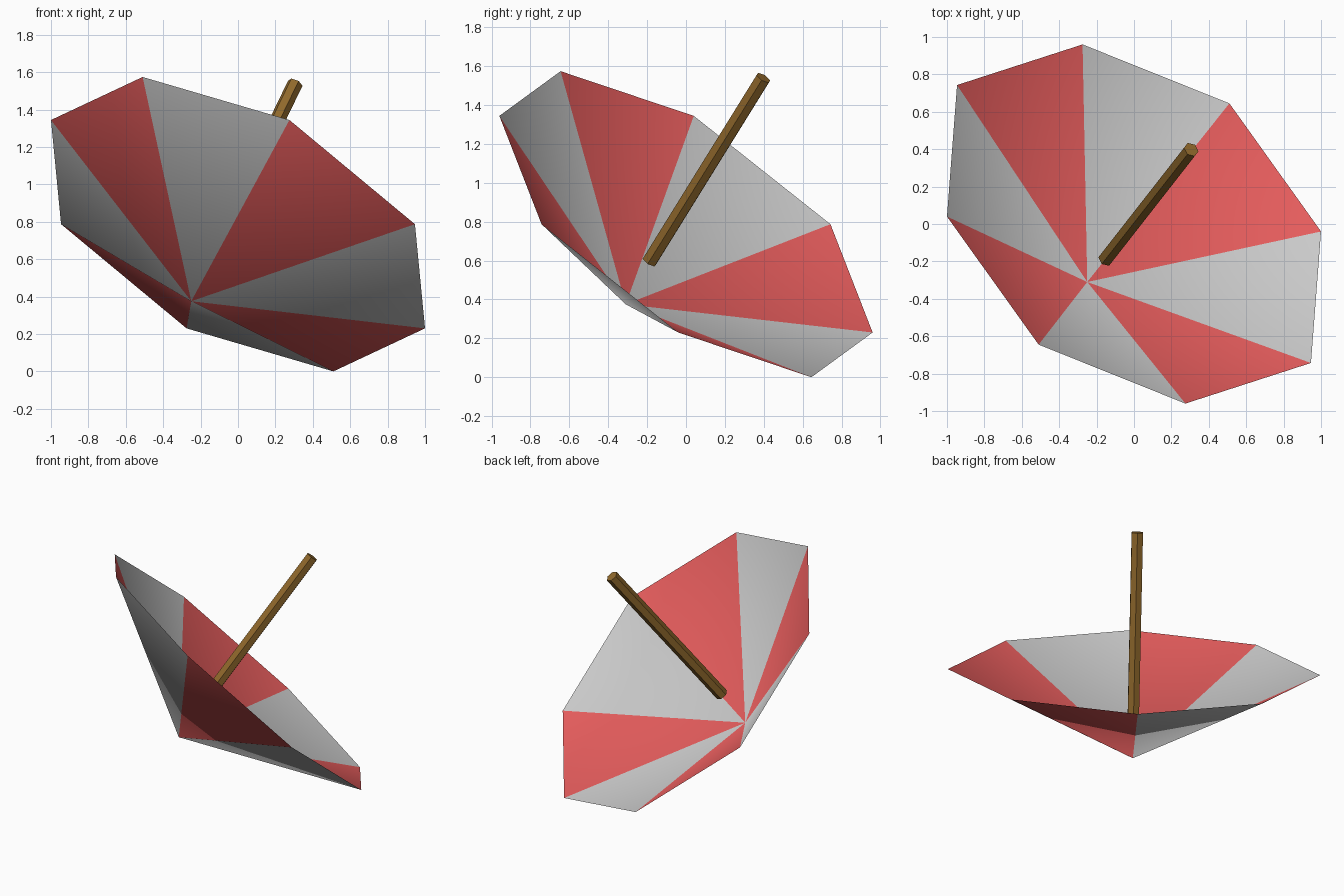
import bpy, bmesh
from mathutils import Vector

if "Cube" in bpy.data.objects:
    bpy.data.objects.remove(bpy.data.objects["Cube"])

def material(name, rgb):
    m = bpy.data.materials.new(name)
    m.diffuse_color = (*rgb, 1)
    m.use_nodes = True
    m.node_tree.nodes["Principled BSDF"].inputs["Base Color"].default_value = m.diffuse_color
    return m

red = material("red", (0.8, 0.11, 0.11))
grey = material("grey", (0.6, 0.6, 0.6))
wood = material("wood", (0.28, 0.14, 0.025))

# canopy: tilted eight-sided open cone, point-symmetric rim, alternating panels
centre = Vector((0, 0, 0.787))
apex = Vector((-0.25, -0.31, 0.375))
half = [Vector(p) for p in ((-0.946, 0.743, 0), (-0.275, 0.96, -0.557),
                            (0.51, 0.645, -0.787), (1.0, -0.04, -0.557))]
rim = [centre + p for p in half] + [centre - p for p in half]

bm = bmesh.new()
tip = bm.verts.new(apex)
ring = [bm.verts.new(p) for p in rim]
for i in range(8):
    face = bm.faces.new((tip, ring[(i + 1) % 8], ring[i]))
    face.material_index = i % 2
    face.smooth = True
mesh = bpy.data.meshes.new("canopy")
bm.to_mesh(mesh)
bm.free()
mesh.materials.append(red)
mesh.materials.append(grey)
canopy = bpy.data.objects.new("canopy", mesh)
bpy.context.collection.objects.link(canopy)

# handle: six-sided straight stick
start, end = Vector((-0.152, -0.188, 0.595)), Vector((0.306, 0.398, 1.54))
axis = end - start
bpy.ops.mesh.primitive_cylinder_add(vertices=6, radius=0.042, depth=axis.length,
                                    location=(start + end) / 2,
                                    rotation=axis.to_track_quat('Z', 'Y').to_euler())
handle = bpy.context.object
handle.name = "handle"
handle.data.materials.append(wood)
